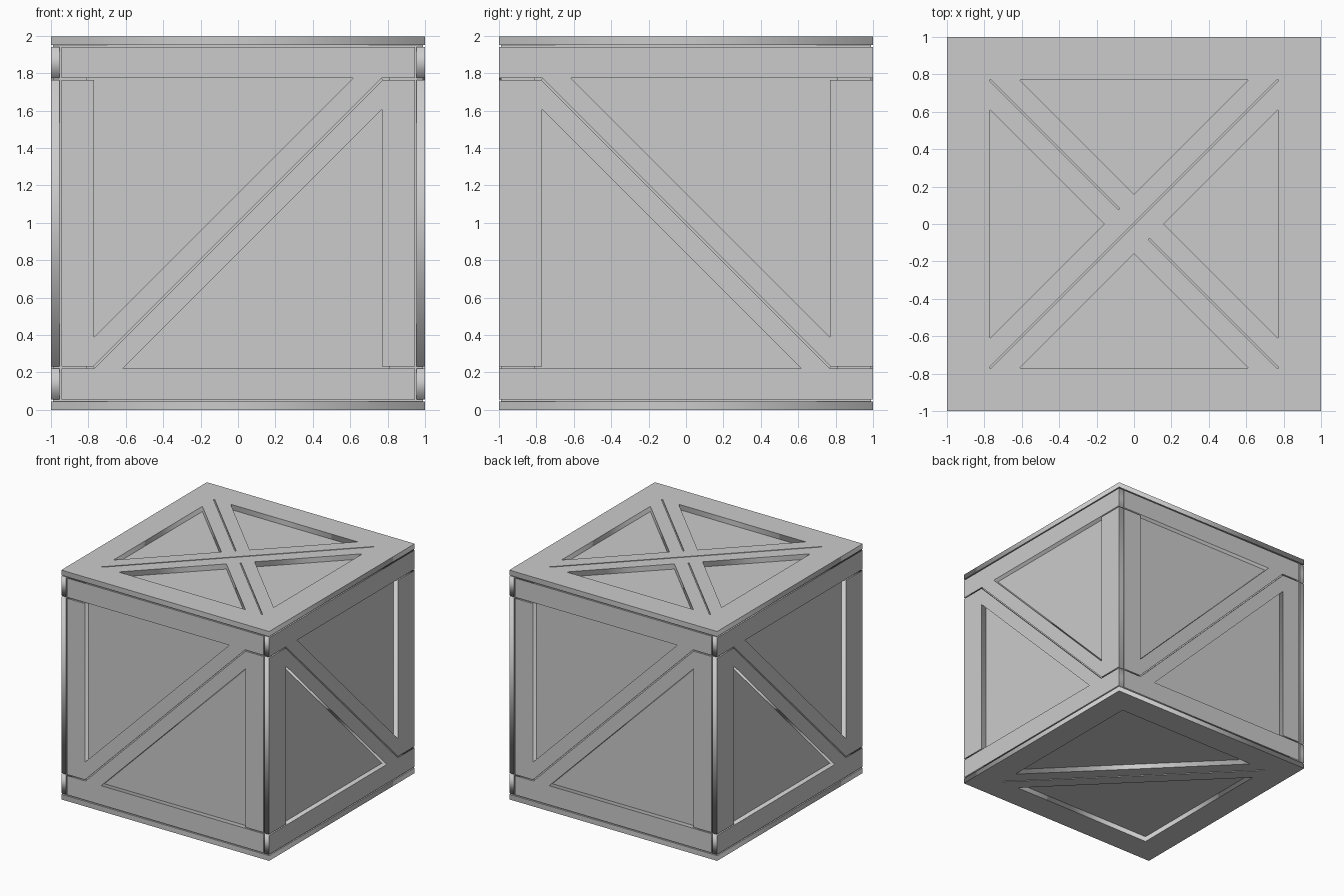
import bpy
from math import pi, sqrt
from mathutils import Matrix, Vector

if "Cube" in bpy.data.objects:
    bpy.data.objects.remove(bpy.data.objects["Cube"])

H = 1.995      # crate height
T = 0.045      # plank thickness
O = 0.771      # half size of the recessed opening
D = 0.16       # brace edge offset along the frame
G = 0.005      # half width of a groove
FILL = 0.012   # groove depth


def link(name, mesh, mat):
    ob = bpy.data.objects.new(name, mesh)
    ob.matrix_world = mat
    bpy.context.collection.objects.link(ob)
    return ob


def box(name, size, mat):
    x, y, z = (s / 2 for s in size)
    verts = [(a, b, c) for a in (-x, x) for b in (-y, y) for c in (-z, z)]
    faces = [(0, 1, 3, 2), (4, 6, 7, 5), (0, 4, 5, 1), (2, 3, 7, 6), (0, 2, 6, 4), (1, 5, 7, 3)]
    me = bpy.data.meshes.new(name)
    me.from_pydata(verts, [], faces)
    return link(name, me, mat)


def plate(name, outlines, mat):
    """Flat plank sheet from closed outlines; inner outlines become holes."""
    cu = bpy.data.curves.new(name, 'CURVE')
    cu.dimensions = '2D'
    cu.fill_mode = 'BOTH'
    cu.extrude = T / 2
    for pts in outlines:
        sp = cu.splines.new('POLY')
        sp.points.add(len(pts) - 1)
        for p, (x, y) in zip(sp.points, pts):
            p.co = (x, y, 0, 1)
        sp.use_cyclic_u = True
    tmp = bpy.data.objects.new(name + "_outline", cu)
    bpy.context.collection.objects.link(tmp)
    bpy.context.view_layer.update()
    me = bpy.data.meshes.new_from_object(tmp.evaluated_get(bpy.context.evaluated_depsgraph_get()))
    bpy.data.objects.remove(tmp)
    return link(name, me, mat)


def groove_floor(name, mat, sign):
    """Bar behind the diagonal groove, so the groove stays shallow."""
    m = mat @ Matrix.Translation((0, 0, T / 2 - FILL - 0.025)) @ Matrix.Rotation(sign * pi / 4, 4, 'Z')
    box(name, (2 * O * sqrt(2), 0.1, 0.05), m)


def turn(pts):
    return [(-x, -y) for x, y in pts]


def slit(a, b):
    a, b = Vector(a), Vector(b)
    n = (b - a).normalized().orthogonal() * G
    return [tuple(a + n), tuple(b + n), tuple(b - n), tuple(a - n)]


# inner box
box("inner_box", (2 - 2 * T, 2 - 2 * T, H - 2 * T), Matrix.Translation((0, 0, H / 2)))

# hidden edge bars that form the floors of the seams
half = Vector((1 - FILL, 1 - FILL, H / 2 - FILL))
for axis in range(3):
    b, c = [i for i in range(3) if i != axis]
    for sb in (-1, 1):
        for sc in (-1, 1):
            size, loc = [0.18] * 3, Vector((0, 0, H / 2))
            size[axis] = 2 * half[axis]
            loc[b] += sb * (half[b] - 0.09)
            loc[c] += sc * (half[c] - 0.09)
            box("edge_bar", size, Matrix.Translation(loc))

# four sides: each is two interlocking halves split along the diagonal
h = H / 2 - T - 2 * G
for name, angle, w, flip in (("front", 0, 1 - T - 2 * G, 1), ("right", pi / 2, 1, -1),
                             ("back", pi, 1 - T - 2 * G, 1), ("left", -pi / 2, 1, -1)):
    k = 0.41 * G
    upper = [(-w, h), (w, h), (w, O + G), (O - k, O + G), (-O - k, -O + G), (-w, -O + G),
             (-w, O - G), (-O, O - G), (-O, -O + D), (O - D + G, O + G), (-w, O + G)]
    upper = [(flip * x, y) for x, y in upper]
    mat = (Matrix.Translation((0, 0, H / 2)) @ Matrix.Rotation(angle, 4, 'Z')
           @ Matrix.Rotation(pi / 2, 4, 'X') @ Matrix.Translation((0, 0, 1 - T / 2)))
    plate(name + "_upper_planks", [upper], mat)
    plate(name + "_lower_planks", [turn(upper)], mat)
    groove_floor(name + "_brace_core", mat, flip)

# lid with crossed braces
square = [(-1, -1), (1, -1), (1, 1), (-1, 1)]
tri_v = [(-O + D, O), (O - D, O), (0, D)]
tri_h = [(y, x) for x, y in tri_v]
lid = [square, tri_v, turn(tri_v), tri_h, turn(tri_h), slit((-O, -O), (O, O)),
       slit((-O, O), (-0.08, 0.08)), slit((O, -O), (0.08, -0.08))]
mat = Matrix.Translation((0, 0, H - T / 2))
plate("lid_frame", lid, mat)
groove_floor("lid_brace_core", mat, 1)
groove_floor("lid_cross_brace_core", mat, -1)

# base with a single brace
tri = [(-O, -O), (O - D, -O), (-O, O - D)]
mat = Matrix.Translation((0, 0, T / 2)) @ Matrix.Scale(-1, 4, (0, 0, 1))
ob = plate("base_frame", [square, tri, turn(tri), slit((-O, O), (O, -O))],
           Matrix.Translation((0, 0, T / 2)))
groove_floor("base_brace_core", Matrix.Translation((0, 0, T / 2)) @ Matrix.Rotation(pi, 4, 'X'), 1)
